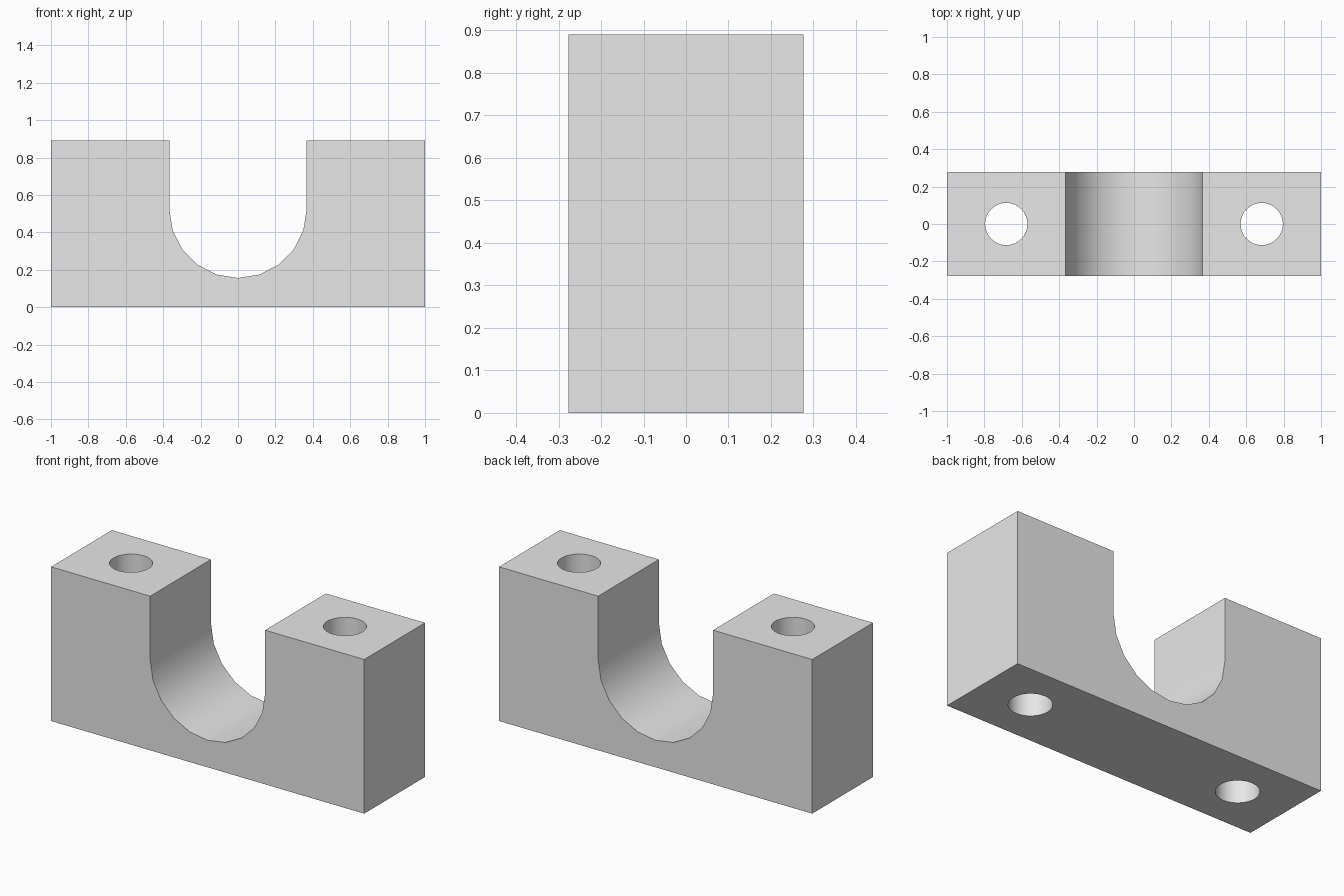
import bpy
import bmesh
from math import sin, cos, pi, radians

WIDTH, DEPTH, HEIGHT = 2.0, 0.554, 0.89
GROOVE_R, GROOVE_Z, GROOVE_STEPS = 0.367, 0.523, 10
HOLE_R, HOLE_X = 0.113, 0.683

if "Cube" in bpy.data.objects:
    bpy.data.objects.remove(bpy.data.objects["Cube"], do_unlink=True)

# Plain grey finish
grey = bpy.data.materials.new("plain_grey")
grey.use_nodes = True
grey.diffuse_color = (0.8, 0.8, 0.8, 1)
grey.node_tree.nodes["Principled BSDF"].inputs["Base Color"].default_value = grey.diffuse_color


def add_object(name, bm):
    mesh = bpy.data.meshes.new(name)
    bmesh.ops.recalc_face_normals(bm, faces=bm.faces)
    bm.to_mesh(mesh)
    bm.free()
    mesh.materials.append(grey)
    obj = bpy.data.objects.new(name, mesh)
    bpy.context.collection.objects.link(obj)
    return obj


# Saddle block: U-shaped profile extruded front to back
half = WIDTH / 2
profile = [(-half, HEIGHT), (-half, 0), (half, 0), (half, HEIGHT), (GROOVE_R, HEIGHT)]
for i in range(GROOVE_STEPS + 1):
    a = -pi * i / GROOVE_STEPS
    profile.append((GROOVE_R * cos(a), GROOVE_Z + GROOVE_R * sin(a)))
profile.append((-GROOVE_R, HEIGHT))

bm = bmesh.new()
face = bm.faces.new([bm.verts.new((x, -DEPTH / 2, z)) for x, z in profile])
ext = bmesh.ops.extrude_face_region(bm, geom=[face])
moved = [v for v in ext["geom"] if isinstance(v, bmesh.types.BMVert)]
bmesh.ops.translate(bm, verts=moved, vec=(0, DEPTH, 0))
block = add_object("saddle_block", bm)

# Vertical bolt holes through both shoulders
bpy.context.view_layer.objects.active = block
block.select_set(True)
for side, x in (("right", -HOLE_X), ("left", HOLE_X)):
    bm = bmesh.new()
    bmesh.ops.create_cone(bm, cap_ends=True, segments=32, radius1=HOLE_R,
                          radius2=HOLE_R, depth=HEIGHT * 1.5)
    bmesh.ops.translate(bm, verts=bm.verts, vec=(x, 0, HEIGHT / 2))
    cutter = add_object(side + "_hole_cutter", bm)
    cutter.hide_render = True
    cut = block.modifiers.new(side + "_bolt_hole", "BOOLEAN")
    cut.operation = "DIFFERENCE"
    cut.solver = "EXACT"
    cut.object = cutter
    bpy.ops.object.modifier_apply(modifier=cut.name)
    bpy.data.objects.remove(cutter, do_unlink=True)

# Smooth groove and holes, crisp outer edges
bpy.ops.object.select_all(action="DESELECT")
block.select_set(True)
bpy.ops.object.shade_smooth_by_angle(angle=radians(30))
